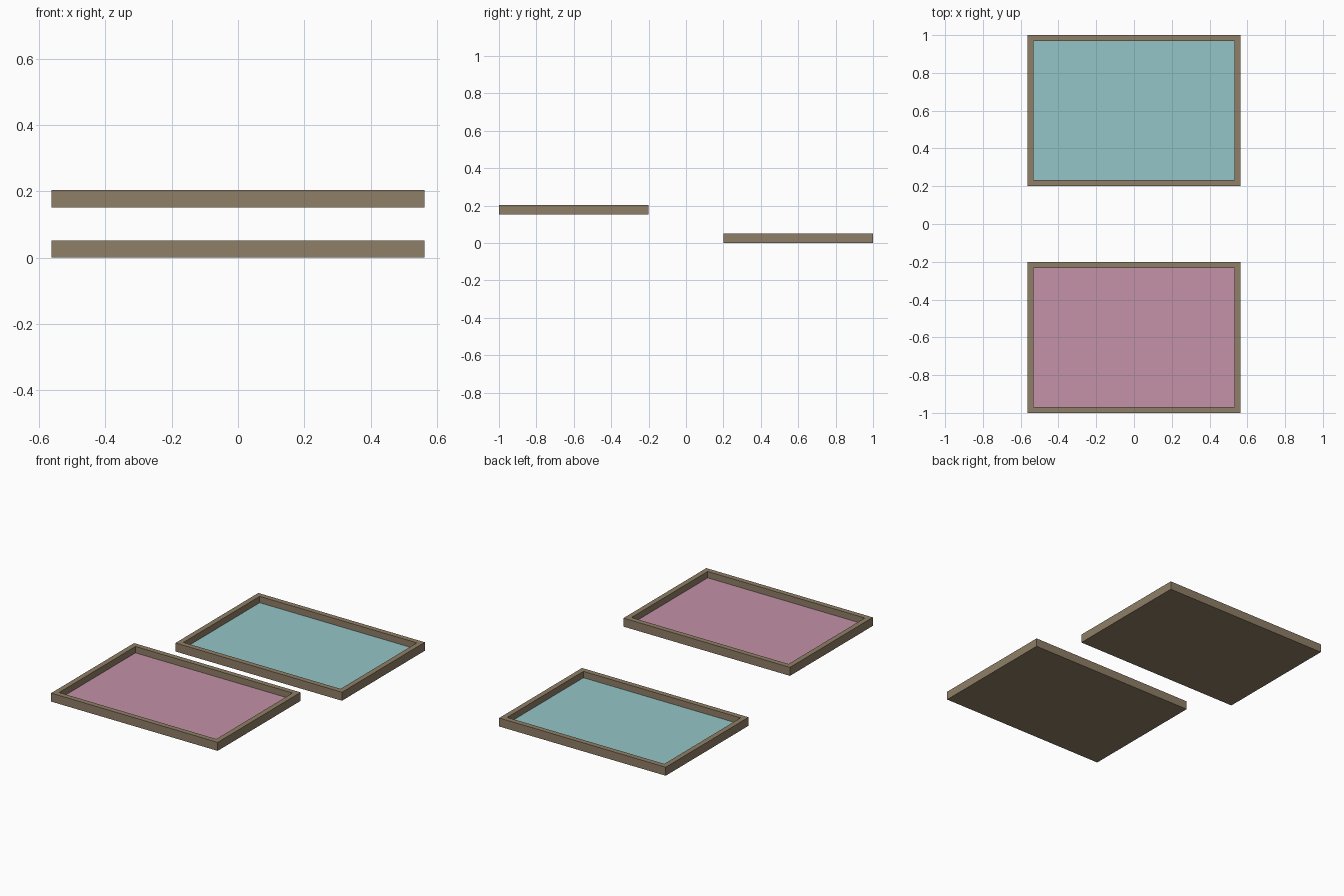
import bpy, bmesh

if "Cube" in bpy.data.objects:
    bpy.data.objects.remove(bpy.data.objects["Cube"])

HX, HY, H = 0.563, 0.40, 0.052   # tray half sizes and height
RIM, FLOOR = 0.045, 0.013        # rim width and floor height


def material(name, rgb):
    m = bpy.data.materials.new(name)
    m.diffuse_color = (*rgb, 1)
    m.use_nodes = True
    m.node_tree.nodes["Principled BSDF"].inputs["Base Color"].default_value = m.diffuse_color
    return m


brown = material("brown frame", (0.275, 0.209, 0.133))
teal = material("teal lining", (0.296, 0.558, 0.571))
pink = material("pink lining", (0.546, 0.287, 0.392))


def tray(name, y, z, lining):
    # Box with an inset top, pushed down to form the recess
    bm = bmesh.new()
    bmesh.ops.create_cube(bm, size=1)
    for v in bm.verts:
        v.co = (v.co.x * 2 * HX, v.co.y * 2 * HY, (v.co.z + 0.5) * H)
    bm.normal_update()
    top = max(bm.faces, key=lambda f: f.calc_center_median().z)
    bmesh.ops.inset_region(bm, faces=[top], thickness=RIM)
    ret = bmesh.ops.extrude_discrete_faces(bm, faces=[top])
    floor = ret["faces"][0]
    for v in floor.verts:
        v.co.z = FLOOR
    floor.material_index = 1     # coloured lining
    bmesh.ops.recalc_face_normals(bm, faces=bm.faces[:])
    mesh = bpy.data.meshes.new(name)
    bm.to_mesh(mesh)
    bm.free()
    mesh.materials.append(brown)
    mesh.materials.append(lining)
    ob = bpy.data.objects.new(name, mesh)
    ob.location = (0, y, z)
    bpy.context.collection.objects.link(ob)


tray("back_tray", 0.6, 0, teal)
tray("front_tray", -0.6, 0.152, pink)
